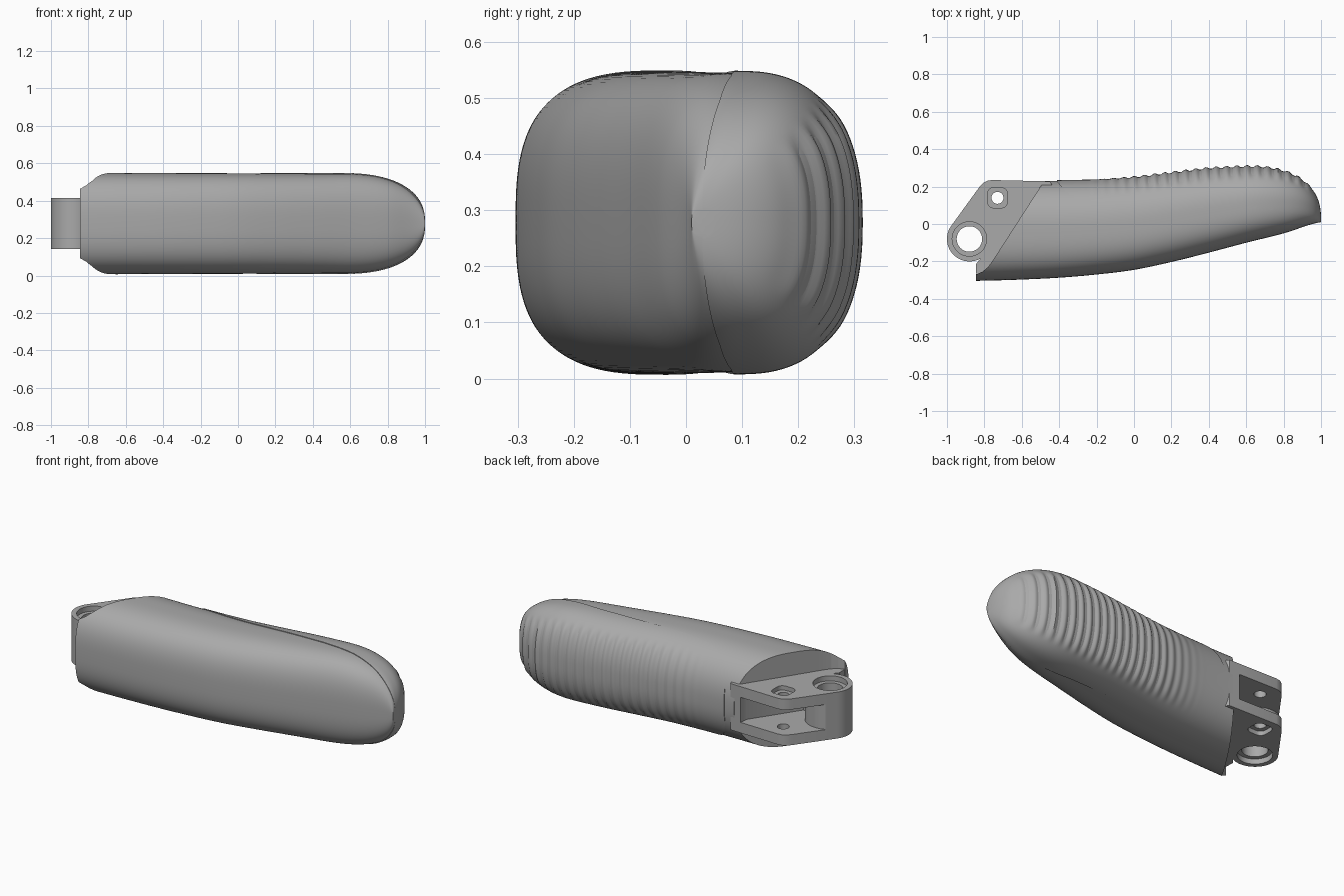
import bpy, bmesh, math

if "Cube" in bpy.data.objects:
    bpy.data.objects.remove(bpy.data.objects["Cube"])

grey = bpy.data.materials.new("satin grey")
grey.diffuse_color = (0.40, 0.40, 0.40, 1)
grey.use_nodes = True
grey.node_tree.nodes["Principled BSDF"].inputs["Base Color"].default_value = grey.diffuse_color
ZC = 0.278          # mid height of the whole part


def add_object(name, bm):
    bmesh.ops.recalc_face_normals(bm, faces=bm.faces)
    mesh = bpy.data.meshes.new(name)
    bm.to_mesh(mesh)
    bm.free()
    mesh.materials.append(grey)
    ob = bpy.data.objects.new(name, mesh)
    bpy.context.collection.objects.link(ob)
    return ob


def prism(name, pts, z0, z1):
    bm = bmesh.new()
    low = [bm.verts.new((x, y, z0)) for x, y in pts]
    high = [bm.verts.new((x, y, z1)) for x, y in pts]
    bm.faces.new(low)
    bm.faces.new(high)
    n = len(pts)
    for i in range(n):
        j = (i + 1) % n
        bm.faces.new((low[i], low[j], high[j], high[i]))
    return add_object(name, bm)


def arc(cx, cy, r, a0=0, a1=360, n=48, closed=True):
    steps = n if closed else n - 1
    return [(cx + r * math.cos(math.radians(a0 + (a1 - a0) * i / steps)),
             cy + r * math.sin(math.radians(a0 + (a1 - a0) * i / steps))) for i in range(n)]


def boolean(ob, cutter, op='DIFFERENCE'):
    mod = ob.modifiers.new("cut", 'BOOLEAN')
    mod.operation, mod.object, mod.solver = op, cutter, 'EXACT'
    bpy.context.view_layer.objects.active = ob
    bpy.ops.object.modifier_apply(modifier=mod.name)
    bpy.data.objects.remove(cutter, do_unlink=True)


def smooth(ob, angle):
    bpy.ops.object.select_all(action='DESELECT')
    ob.select_set(True)
    bpy.context.view_layer.objects.active = ob
    bpy.ops.object.shade_smooth_by_angle(angle=math.radians(angle))


def step(a, b, v):
    t = min(1, max(0, (v - a) / (b - a)))
    return t * t * (3 - 2 * t)


# Outline edges sampled every 0.2 from x = -1
FRONT = [-.305, -.303, -.297, -.287, -.27, -.245, -.203, -.153, -.1, -.05, .01]
BACK = [.23, .232, .232, .231, .235, .248, .272, .295, .305, .305, .305]


def spline(vals, x):
    t = (x + 1) / 0.2
    i = min(max(int(t), 0), len(vals) - 2)
    t -= i
    p0, p1, p2, p3 = (vals[min(max(i + k, 0), len(vals) - 1)] for k in (-1, 0, 1, 2))
    return p1 + t * ((p2 - p0) + t * ((2 * p0 - 5 * p1 + 4 * p2 - p3)
                                      + t * (3 * p1 - p0 - 3 * p2 + p3))) / 2


def nose(x, start):
    u = max(0, (x - start) / (1 - start))
    return max(0.0, 1 - u ** 2.4) ** (1 / 2.4)


def loft(name, x0, grow=0.0, rib=0.0, rings=240, segs=112):
    """Rounded body lofted along x, with optional ribs on the back."""
    bm = bmesh.new()
    prev = None
    for i in range(rings):
        t = i / (rings - 1)
        x = x0 + (0.9995 - x0) * (t if t < .8 else .8 + .2 * math.sin((t - .8) / .2 * math.pi / 2))
        lo = spline(FRONT, x)
        hi = .02 + (spline(BACK, x) - .02) * nose(x, .6)
        hz = (.272 - .004 * (x + .85)) * nose(x, .55)
        yc, hw = (lo + hi) / 2, max(.003, (hi - lo) / 2)
        ripple = rib * math.cos(2 * math.pi * x / .055) * step(-.3, .15, x) * (1 - step(.9, .98, x))
        ring = []
        for k in range(segs):
            a = 2 * math.pi * k / segs
            c, s = math.cos(a), math.sin(a)
            p = 2 / (2.4 if c > 0 else 2.9)
            out = grow + ripple * step(.55, .85, c)
            y = yc + math.copysign(abs(c) ** p, c) * hw + out * c
            z = ZC + math.copysign(abs(s) ** p, s) * hz + out * s
            ring.append(bm.verts.new((x, y, z)))
        if prev:
            for k in range(segs):
                j = (k + 1) % segs
                bm.faces.new((prev[k], prev[j], ring[j], ring[k]))
        else:
            bm.faces.new(ring)
        prev = ring
    bm.faces.new(prev)
    return add_object(name, bm)


# Main body with the slanted cut for the hinge
body = loft("body", -.845)
boolean(body, prism("hinge_cut", [
    (-1.2, -.268), (-.84, -.268), (-.81, -.255), (-.78, -.23), (-.755, -.195),
    (-.7, -.11), (-.5, .2), (-.47, .235), (-.4, .5), (-1.2, .5)], -.3, .9))
smooth(body, 35)

# Ribbed grip panel wrapped over the back
panel = loft("grip_panel", -.6, grow=.004, rib=.006)
boolean(panel, prism("panel_trim", [
    (-.42, .4), (-.41, .225), (-.37, .175), (-.33, .143), (-.28, .112), (-.22, .09),
    (-.12, .075), (0, .07), (.3, .085), (.5, .09), (.7, .08), (.85, .06),
    (1.02, .025), (1.1, .4)], -.3, .9), 'INTERSECT')
smooth(panel, 35)

# Hinge bracket: boss and plates in one outline
BX, BY = -.88, -.08
Z0, Z1 = .143, .415
outline = arc(BX, BY, .12, 145, 300, 30, False) + [
    (-.845, -.215), (-.843, -.275), (-.75, -.255), (-.42, .18), (-.45, .228),
    (-.76, .235), (-.785, .231), (-.805, .22), (-.825, .2)]
bracket = prism("hinge_bracket", outline, Z0, Z1)

# Slot between the plates, curved around the boss
slot = arc(BX, BY, .135, 115, 0, 16, False) + [(-.7, -.09), (-.52, .18), (-.5, .4), (-1.05, .4)]
boolean(bracket, prism("slot_cut", slot, .205, .352))

# Pivot hole and pin holes, each with a recess on both faces
HX, HY = -.73, .14
boolean(bracket, prism("pivot_hole", arc(BX, BY, .068), 0, .6))
boolean(bracket, prism("pin_hole", arc(HX, HY, .032), 0, .6))
square = [p for dx, dy, a in ((1, 1, 0), (-1, 1, 90), (-1, -1, 180), (1, -1, 270))
          for p in arc(HX + dx * .02, HY + dy * .02, .034, a, a + 90, 8, False)]
for lo, hi, deep in ((Z1, .6, -1), (0, Z0, 1)):
    for pts, d in ((arc(BX, BY, .092), .03), (square, .025)):
        a, b = (lo - d, hi) if deep < 0 else (lo, hi + d)
        boolean(bracket, prism("recess", pts, a, b))
smooth(bracket, 30)
